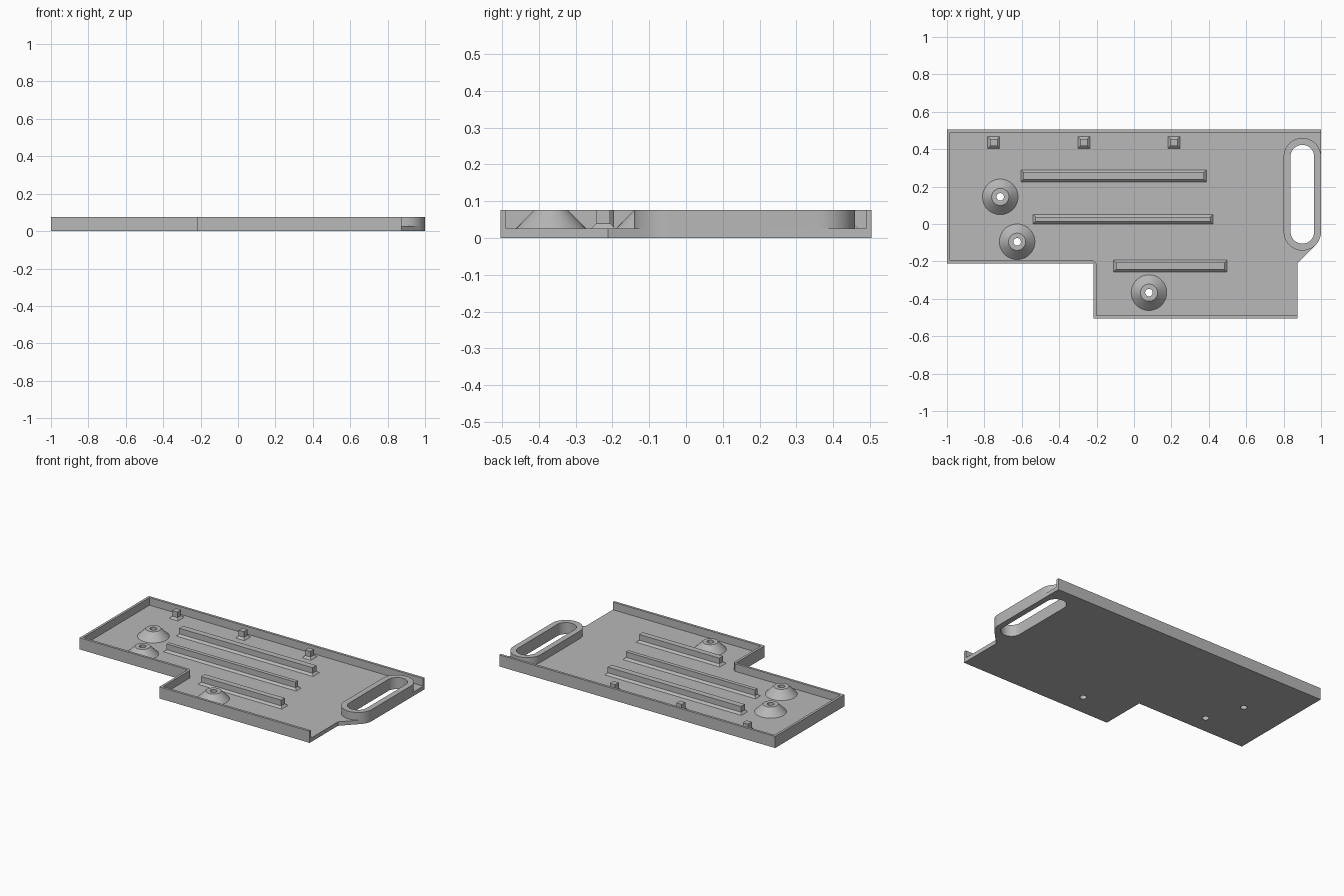
import bpy, bmesh
from math import sin, cos, radians

if "Cube" in bpy.data.objects:
    bpy.data.objects.remove(bpy.data.objects["Cube"], do_unlink=True)

FLOOR, TOP, WALL, HALF = 0.026, 0.076, 0.016, 0.505

grey = bpy.data.materials.new("plain_grey")
grey.use_nodes = True
grey.diffuse_color = (0.48, 0.48, 0.48, 1)
grey.node_tree.nodes["Principled BSDF"].inputs["Base Color"].default_value = grey.diffuse_color


def finish(name, bm):
    """Turn a bmesh into a named, coloured object with sharp edges kept."""
    bmesh.ops.remove_doubles(bm, verts=bm.verts, dist=1e-5)
    bmesh.ops.recalc_face_normals(bm, faces=bm.faces)
    mesh = bpy.data.meshes.new(name)
    bm.to_mesh(mesh)
    bm.free()
    mesh.materials.append(grey)
    obj = bpy.data.objects.new(name, mesh)
    bpy.context.collection.objects.link(obj)
    bpy.ops.object.select_all(action='DESELECT')
    obj.select_set(True)
    bpy.context.view_layer.objects.active = obj
    bpy.ops.object.shade_smooth_by_angle(angle=radians(30))
    return obj


def arc(cx, cy, r, start, end, steps):
    angles = [radians(start + (end - start) * i / steps) for i in range(steps + 1)]
    return [(cx + r * cos(a), cy + r * sin(a)) for a in angles]


def stadium(cx, y0, y1, r):
    return arc(cx, y1, r, 0, 180, 24) + arc(cx, y0, r, 180, 360, 24)


def slab(name, loops, z0, z1):
    """Extrude a flat outline; further loops become holes."""
    curve = bpy.data.curves.new(name, 'CURVE')
    curve.dimensions, curve.fill_mode = '2D', 'BOTH'
    curve.extrude = (z1 - z0) / 2
    for loop in loops:
        spline = curve.splines.new('POLY')
        spline.points.add(len(loop) - 1)
        for point, (x, y) in zip(spline.points, loop):
            point.co = (x, y, 0, 1)
        spline.use_cyclic_u = True
    helper = bpy.data.objects.new(name + "_outline", curve)
    bpy.context.collection.objects.link(helper)
    graph = bpy.context.evaluated_depsgraph_get()
    mesh = bpy.data.meshes.new_from_object(helper.evaluated_get(graph))
    bm = bmesh.new()
    bm.from_mesh(mesh)
    bpy.data.objects.remove(helper, do_unlink=True)
    bpy.data.curves.remove(curve)
    bpy.data.meshes.remove(mesh)
    bmesh.ops.translate(bm, verts=bm.verts, vec=(0, 0, (z0 + z1) / 2))
    return finish(name, bm)


def loft(name, rings, closed=False):
    """Skin a stack of point rings, capped at both ends or joined up."""
    bm = bmesh.new()
    rows = [[bm.verts.new(p) for p in ring] for ring in rings]
    pairs = list(zip(rows, rows[1:]))
    if closed:
        pairs.append((rows[-1], rows[0]))
    else:
        bm.faces.new(rows[0])
        bm.faces.new(rows[-1])
    for a, b in pairs:
        for i in range(len(a)):
            j = (i + 1) % len(a)
            bm.faces.new((a[i], a[j], b[j], b[i]))
    return finish(name, bm)


def flared_block(name, x0, x1, y0, y1, flare=0.013):
    """Upright block with a sloping foot all round."""
    def rect(inset, z):
        l, r, f, b = x0 + inset, x1 - inset, y0 + inset, y1 - inset
        return [(l, f, z), (r, f, z), (r, b, z), (l, b, z)]
    return loft(name, [rect(0, FLOOR), rect(flare, FLOOR + 0.013), rect(flare, TOP)])


def boss(name, x, y):
    """Conical screw boss with a straight through hole."""
    profile = [(0.02, 0.002), (0.095, FLOOR - 0.002), (0.095, FLOOR), (0.046, TOP), (0.02, TOP)]
    profile[0] = (0.02, FLOOR - 0.002)
    rings = [[(px, py, z) for px, py in arc(x, y, r, 0, 352.5, 47)] for r, z in profile]
    return loft(name, rings, closed=True)


# Wall paths, from the back right end round to the front right end
STEP_X, STEP_Y, EDGE = -0.217, -0.212, 0.873
outer = [(1, HALF), (-1, HALF), (-1, STEP_Y), (STEP_X, STEP_Y), (STEP_X, -HALF), (EDGE, -HALF)]
inner = [(1, HALF - WALL), (-1 + WALL, HALF - WALL), (-1 + WALL, STEP_Y + WALL),
         (STEP_X, STEP_Y + WALL), (STEP_X + WALL, STEP_Y),
         (STEP_X + WALL, -HALF + WALL), (EDGE, -HALF + WALL)]
slab("rim_wall", [outer + inner[::-1]], 0, TOP)

# Floor with handle slot and screw holes
SLOT_X, SLOT_Y0, SLOT_Y1 = 0.9, -0.042, 0.36
slot = stadium(SLOT_X, SLOT_Y0, SLOT_Y1, 0.063)
screws = [(-0.715, 0.145), (-0.625, -0.095), (0.08, -0.367)]
holes = [arc(x, y, 0.02, 0, 352.5, 47) for x, y in screws]
right_side = [(EDGE, STEP_Y)] + arc(SLOT_X, SLOT_Y0, 0.1, -45, 0, 6)
slab("floor_plate", [inner + right_side, slot] + holes, 0, FLOOR)

# Raised ring round the handle slot
slab("handle_ring", [stadium(SLOT_X, SLOT_Y0, SLOT_Y1, 0.1), slot], FLOOR, TOP)

# Screw bosses
for i, (x, y) in enumerate(screws):
    boss(f"screw_boss_{i + 1}", x, y)

# Long support ribs
ribs = [(-0.605, 0.387, 0.224, 0.29), (-0.54, 0.422, 0.0, 0.051), (-0.11, 0.497, -0.257, -0.193)]
for i, extents in enumerate(ribs):
    flared_block(f"support_rib_{i + 1}", *extents)

# Small posts along the back wall
for i, x in enumerate((-0.75, -0.268, 0.214)):
    flared_block(f"back_post_{i + 1}", x - 0.032, x + 0.032, 0.404, 0.468)
